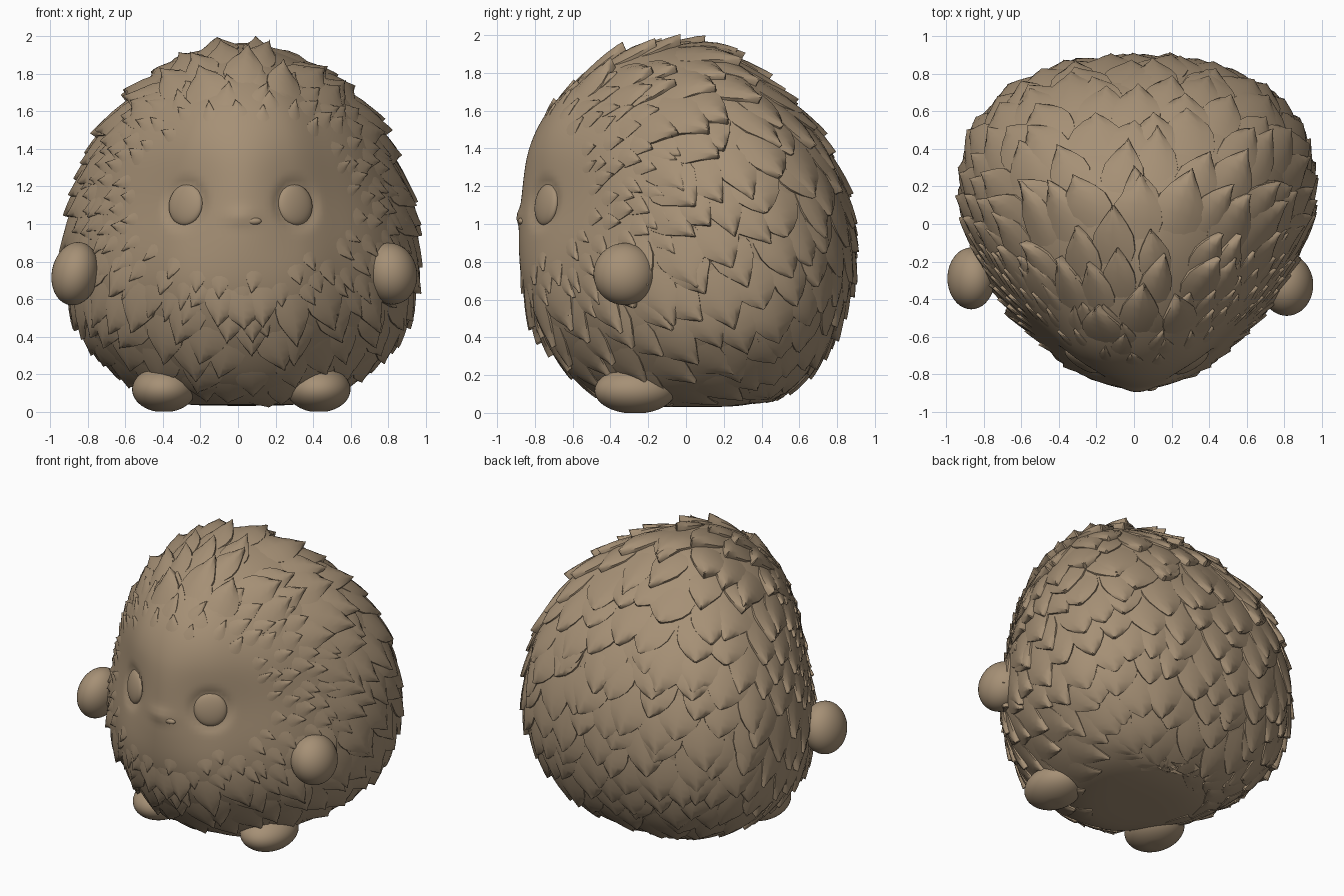
import bpy, bmesh, math, random
from mathutils import Vector, Matrix
from mathutils.bvhtree import BVHTree

random.seed(4)
if "Cube" in bpy.data.objects:
    bpy.data.objects.remove(bpy.data.objects["Cube"])

BROWN = (0.38, 0.28, 0.18, 1)
fur = bpy.data.materials.new("warm brown")
fur.use_nodes = True
fur.diffuse_color = BROWN
bsdf = fur.node_tree.nodes["Principled BSDF"]
bsdf.inputs["Base Color"].default_value = BROWN
bsdf.inputs["Roughness"].default_value = 0.8


def finish(name, bm, angle=40):
    mesh = bpy.data.meshes.new(name)
    bm.to_mesh(mesh)
    bm.free()
    mesh.materials.append(fur)
    obj = bpy.data.objects.new(name, mesh)
    bpy.context.collection.objects.link(obj)
    bpy.ops.object.select_all(action='DESELECT')
    obj.select_set(True)
    bpy.context.view_layer.objects.active = obj
    bpy.ops.object.shade_smooth_by_angle(angle=math.radians(angle))


def spline(rows, u):
    """Smooth curve through rows, with u from 0 to 1."""
    f = u * (len(rows) - 1)
    i = min(int(f), len(rows) - 2)
    t = f - i
    a, b, c, d = (rows[min(max(i + k, 0), len(rows) - 1)] for k in (-1, 0, 1, 2))
    return [q + 0.5 * t * (r - p + t * (2 * p - 5 * q + 4 * r - s + t * (3 * (q - r) + s - p)))
            for p, q, r, s in zip(a, b, c, d)]


# Body: height, half width, front depth, back depth
PROFILE = [(0.03, 0, 0, 0), (0.04, .32, .32, .30), (0.1, .52, .48, .50), (0.22, .69, .63, .66),
           (0.42, .86, .77, .78), (0.65, .93, .86, .855), (0.9, .94, .885, .875), (1.15, .90, .87, .84),
           (1.4, .80, .83, .74), (1.6, .67, .73, .59), (1.76, .50, .57, .41), (1.87, .32, .39, .26),
           (1.93, .15, .21, .13), (1.945, 0, 0, 0)]
# Plan radius every 20 degrees from front to back, with one extra step at each end
BACK = (.95, 1.01, .99, .93, .90, .93)
BODY_PLAN = [(r,) for r in (.89, .90, .89, .845, .855, .89) + BACK]
FACE_PLAN = [(r,) for r in (.84, .90, .84, .80, .82, .87) + BACK]
SEG, ROWS = 180, 110


def body_point(angle, u):
    z, wide, front, back = spline(PROFILE, u)
    fold = abs((angle + math.pi) % (2 * math.pi) - math.pi)
    step = (fold / math.pi * 9 + 1) / 11
    t = math.exp(-((z - 1.12) / .3) ** 2)
    r = spline(BODY_PLAN, step)[0] * (1 - t) + spline(FACE_PLAN, step)[0] * t
    depth = front if math.cos(angle) > 0 else back
    return Vector((r * math.sin(angle) * wide / .95 + .02, -r * math.cos(angle) * depth / .9, z))


bm = bmesh.new()
rings = []
for j in range(1, ROWS):
    rings.append([bm.verts.new(body_point(2 * math.pi * i / SEG, j / ROWS)) for i in range(SEG)])
for low, high in zip(rings, rings[1:]):
    for i in range(SEG):
        k = (i + 1) % SEG
        bm.faces.new((low[i], low[k], high[k], high[i]))
bm.faces.new(rings[0][::-1])
bm.faces.new(rings[-1])
bm.normal_update()
tree = BVHTree.FromBMesh(bm)


def front_hit(x, z):
    return tree.ray_cast(Vector((x, -2, z)), Vector((0, 1, 0)))[:2]


# Eye sockets pressed into the face, soft nose raised from it
CENTRE = Vector((0, 0, 0.95))
eye_spots = [front_hit(x, 1.105) for x in (-0.29, 0.315)]
nose = front_hit(0.015, 1.04)[0]
for v in bm.verts:
    for loc, nor in eye_spots:
        r = (v.co - loc).length
        if r < 0.25:
            v.co -= nor * 0.02 * math.exp(-((r - 0.1) / 0.035) ** 2)
    v.co.y -= 0.018 * math.exp(-((v.co.x - nose.x) / .08) ** 2 - ((v.co.z - nose.z) / .04) ** 2) * (v.co.y < 0)
finish("body", bm, 60)

# Plumage: pointed scales laid along the body
LENGTHS = (0, .2, .4, .6, .75, .9, 1, 1.01)
POINTED = (.5, .85, 1, .88, .6, .27, .04, .03)
ROUNDED = (.6, .9, 1, .98, .8, .45, .08, .06)
COLUMNS = (-1.05, -1, -.5, 0, .5, 1, 1.05)
FACE = Vector((0.015, -0.9, 1.12))
DOWN = Vector((0, 0, -1))


def flow_at(p, n):
    v = (p - FACE).normalized()
    v += DOWN * 1.5 * min(max(p.y + 0.45, 0), 1)
    if p.z < 0.9 and p.y < 0:
        v += DOWN * 0.5
    return (v - n * v.dot(n)).normalized()


def add_scale(bm, start, length, width, lift, shape, turn=0.0):
    loc, n, _, _ = tree.find_nearest(start)
    grid, last = [], 0
    for t, w in zip(LENGTHS, shape):
        flow = Matrix.Rotation(turn, 3, n) @ flow_at(loc, n)
        loc, n, _, _ = tree.find_nearest(loc + flow * length * (t - last))
        last = t
        side = n.cross(flow)
        row = []
        for c in COLUMNS:
            q, qn, _, _ = tree.find_nearest(loc + side * c * w * width * 0.5)
            buried = abs(c) > 1 or t > 1
            rise = -0.01 if buried else lift * t ** 1.1 * (1 - .5 * c * c) - 0.008 * (1 - t)
            row.append(bm.verts.new(q + qn * rise))
        grid.append(row)
    for a, b in zip(grid, grid[1:]):
        for i in range(len(COLUMNS) - 1):
            bm.faces.new((a[i], b[i], b[i + 1], a[i + 1]))


def scatter(count):
    """Evenly spread points over the body."""
    for i in range(count):
        z = 1 - 2 * (i + .5) / count
        a = i * math.pi * (3 - math.sqrt(5))
        s = math.sqrt(1 - z * z)
        hit, n, _, _ = tree.ray_cast(CENTRE, Vector((s * math.cos(a), s * math.sin(a), z)))
        if hit:
            yield hit


def face_distance(p):
    if p.y > -0.2:
        return 9
    dz = p.z - FACE.z
    return math.hypot((p.x - FACE.x) / 0.56, dz / (0.38 if dz > 0 else 0.32))


vary = random.uniform
bm = bmesh.new()
for p in scatter(340):
    if face_distance(p) > 1.35 and p.z > 0.13:
        size = 1.0 if p.y > -0.3 else 0.85
        crest = 0.02 if p.z > 1.6 and p.y < 0.1 else 0
        fade = min(1, .2 + 1.2 * p.z)
        spread = Vector((vary(-.03, .03), vary(-.03, .03), vary(-.03, .03)))
        add_scale(bm, p + spread, 0.37 * size * vary(.85, 1.15), 0.26 * size * vary(.8, 1.15),
                  vary(.035, .05) * fade + crest, ROUNDED if p.y > 0.25 else POINTED, vary(-.25, .25))
finish("plumage", bm)

# Short tufts framing the face, longer away from its middle
bm = bmesh.new()
for p in scatter(900):
    d = face_distance(p)
    if 0.9 < d < 1.6:
        grow = .8 + .6 * (d - .9)
        add_scale(bm, p, vary(.17, .24) * grow, vary(.08, .13) * grow,
                  vary(.014, .024) * grow, POINTED, vary(-.3, .3))
finish("face_tufts", bm)

# Chest fluff
bm = bmesh.new()
for x, z, w in ((-.08, .70, .18), (.12, .70, .18), (.02, .69, .28), (-.03, .6, .17), (.07, .61, .16)):
    add_scale(bm, Vector((x, -.88, z)), .25, w, .05, POINTED, vary(-.1, .1))
finish("chest_fluff", bm)


def ellipsoid(name, loc, size, turn=Matrix(), floor=None):
    bm = bmesh.new()
    bmesh.ops.create_uvsphere(bm, u_segments=40, v_segments=24, radius=1)
    bm.transform(Matrix.Translation(loc) @ turn.to_4x4() @ Matrix.Diagonal((*size, 1)))
    if floor is not None:
        for v in bm.verts:
            v.co.z = max(v.co.z, floor)
    finish(name, bm, 60)


# Eyes and mouth
for name, (loc, nor) in zip(("right_eye", "left_eye"), eye_spots):
    ellipsoid(name, loc - nor * 0.02, (.105, .11, .035), nor.to_track_quat('Z', 'Y').to_matrix())
ellipsoid("mouth", front_hit(.085, 1.015)[0] + Vector((0, .005, 0)), (.04, .02, .02))

# Arms and feet
tilt = Matrix.Rotation(0.2, 3, 'Y')
ellipsoid("right_arm", Vector((-.868, -.29, .735)), (.125, .165, .17), tilt)
ellipsoid("left_arm", Vector((.815, -.325, .735)), (.14, .165, .165), tilt.transposed())
ellipsoid("right_foot", Vector((-.395, -.27, .118)), (.17, .215, .122), floor=0.0)
ellipsoid("left_foot", Vector((.43, -.27, .118)), (.17, .215, .122), floor=0.0)
